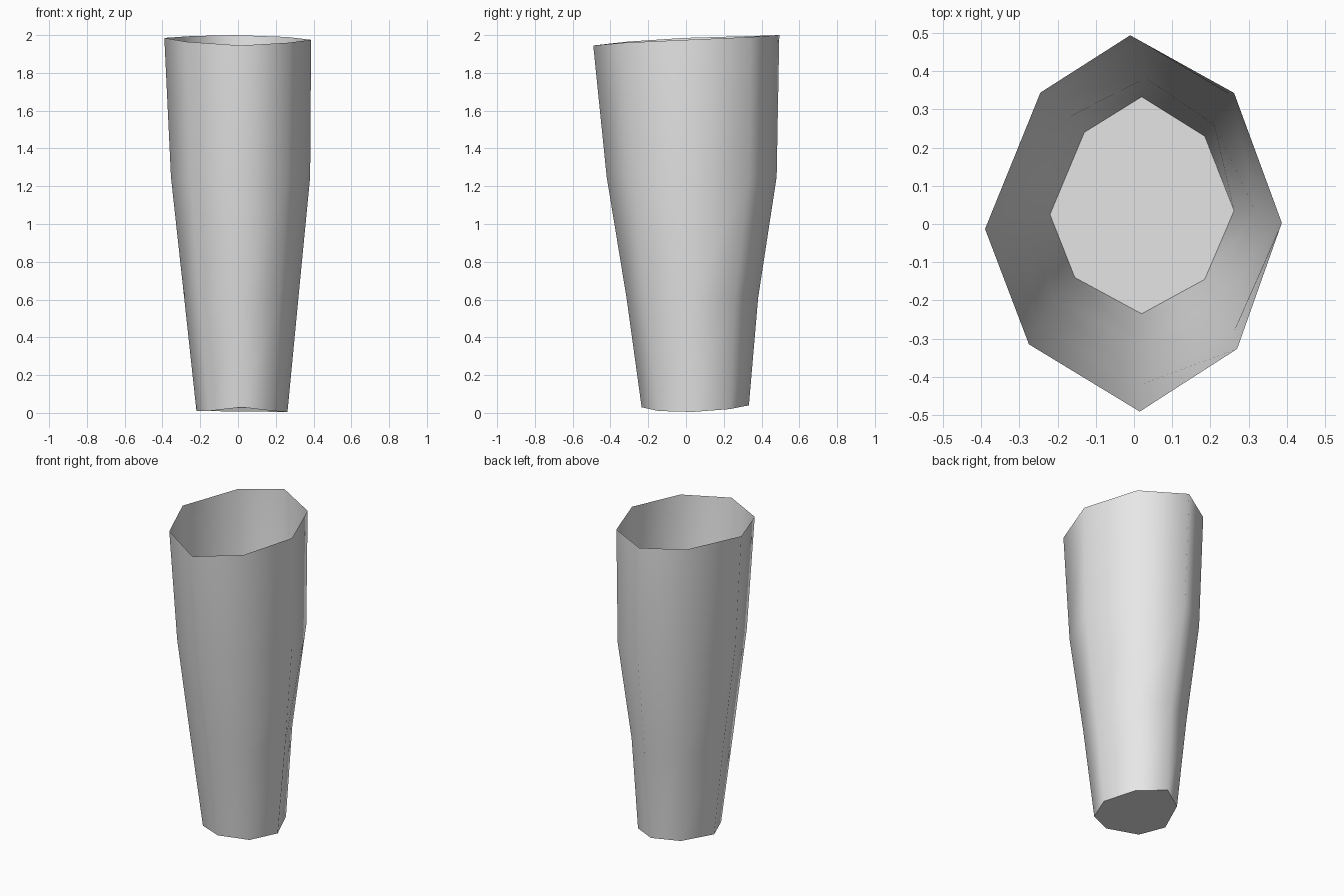
import bpy, bmesh

if "Cube" in bpy.data.objects:
    bpy.data.objects.remove(bpy.data.objects["Cube"])

grey = bpy.data.materials.new("light grey")
grey.diffuse_color = (0.8, 0.8, 0.8, 1)
grey.use_nodes = True
grey.node_tree.nodes["Principled BSDF"].inputs["Base Color"].default_value = grey.diffuse_color

# Eight-sided cross-sections, bottom to top, each running counter-clockwise
# from the right-hand corner: (x, y) outline and the height of each corner
sections = [
    ([(.262, .035), (.185, .23), (.02, .333), (-.13, .24),
      (-.22, .025), (-.155, -.14), (.02, -.235), (.185, -.145)],
     [.005, .02, .04, .025, .01, .01, .03, .01]),
    ([(.32, .03), (.21, .26), (.03, .382), (-.17, .28),
      (-.285, .02), (-.205, -.2), (.02, -.315), (.22, -.205)],
     [.61] * 8),
    ([(.382, .01), (.258, .335), (.01, .48), (-.225, .33),
      (-.355, 0), (-.25, -.27), (.018, -.42), (.262, -.28)],
     [1.25] * 8),
    ([(.387, .003), (.262, .343), (-.01, .494), (-.245, .344),
      (-.39, -.013), (-.275, -.315), (.015, -.491), (.27, -.327)],
     [1.975, 1.99, 2.0, 1.995, 1.985, 1.965, 1.945, 1.96]),
]

# Open tapered sleeve
bm = bmesh.new()
rings = [[bm.verts.new((x, y, z)) for (x, y), z in zip(outline, heights)]
         for outline, heights in sections]
for low, high in zip(rings, rings[1:]):
    for i in range(8):
        j = (i + 1) % 8
        bm.faces.new((low[i], low[j], high[j], high[i])).smooth = True

# Closed lower end with a crisp rim
cap = bm.faces.new(rings[0][::-1])
for edge in cap.edges:
    edge.smooth = False

mesh = bpy.data.meshes.new("tapered_sleeve")
bm.to_mesh(mesh)
bm.free()
mesh.materials.append(grey)
sleeve = bpy.data.objects.new("tapered_sleeve", mesh)
bpy.context.collection.objects.link(sleeve)
